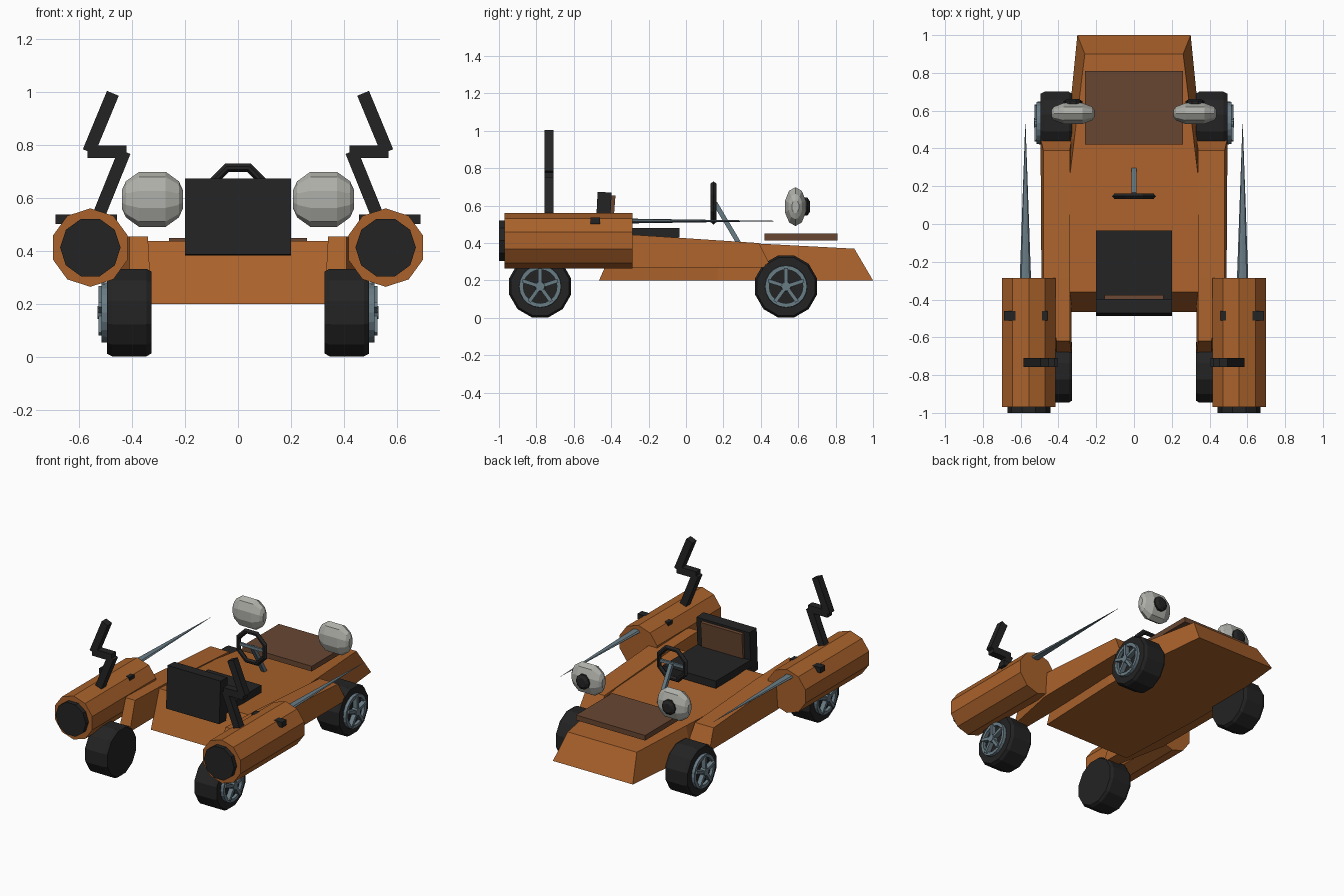
import bpy, bmesh, math
from mathutils import Vector

if "Cube" in bpy.data.objects:
    bpy.data.objects.remove(bpy.data.objects["Cube"])


def colour(name, r, g, b):
    m = bpy.data.materials.new(name)
    m.diffuse_color = (r, g, b, 1)
    m.use_nodes = True
    m.node_tree.nodes["Principled BSDF"].inputs["Base Color"].default_value = m.diffuse_color
    return m


ORANGE = colour("burnt orange", 0.40, 0.122, 0.025)
BLACK = colour("soft black", 0.017, 0.017, 0.017)
BROWN = colour("leather brown", 0.14, 0.062, 0.031)
STEEL = colour("blue steel", 0.14, 0.20, 0.235)
WHITE = colour("lamp grey", 0.43, 0.43, 0.40)


def finish(name, bm, mat):
    bmesh.ops.recalc_face_normals(bm, faces=bm.faces)
    me = bpy.data.meshes.new(name)
    bm.to_mesh(me)
    bm.free()
    me.materials.append(mat)
    ob = bpy.data.objects.new(name, me)
    bpy.context.collection.objects.link(ob)
    return ob


def loft(name, loops, mat, cap=True, closed=False):
    """Bridge rings of points; cap the ends or close the rings into a torus."""
    bm = bmesh.new()
    rings = [[bm.verts.new(p) for p in loop] for loop in loops]
    n = len(rings[0])
    pairs = list(zip(rings, rings[1:])) + ([(rings[-1], rings[0])] if closed else [])
    for a, b in pairs:
        for i in range(n):
            j = (i + 1) % n
            bm.faces.new((a[i], a[j], b[j], b[i]))
    if cap and not closed:
        bm.faces.new(rings[0])
        bm.faces.new(rings[-1])
    return finish(name, bm, mat)


def lathe(name, axis, c, profile, n, mat, phase=0.0, closed=False):
    """Turn (offset, radius) pairs about the x or y axis through c."""
    loops = []
    for o, r in profile:
        loop = []
        for i in range(n):
            t = phase + 2 * math.pi * i / n
            u, w = r * math.cos(t), r * math.sin(t)
            loop.append((c[0] + o, c[1] + u, c[2] + w) if axis == "x"
                        else (c[0] + u, c[1] + o, c[2] + w))
        loops.append(loop)
    return loft(name, loops, mat, closed=closed)


def bar(name, a, b, side, w, d, mat):
    """Box beam from a to b; w is its width along side, d its other thickness."""
    a, b, side = Vector(a), Vector(b), Vector(side).normalized()
    up = (b - a).cross(side).normalized()
    corners = [(-1, -1), (1, -1), (1, 1), (-1, 1)]
    return loft(name, [[p + side * (i * w / 2) + up * (j * d / 2) for i, j in corners]
                       for p in (a, b)], mat)


def box(name, lo, hi, mat):
    mx, mz = (lo[0] + hi[0]) / 2, (lo[2] + hi[2]) / 2
    return bar(name, (mx, lo[1], mz), (mx, hi[1], mz), (1, 0, 0),
               hi[0] - lo[0], hi[2] - lo[2], mat)


def section(x0, x1, yb, zb, x2, x3, yt, zt):
    return [(x0, yb, zb), (x1, yb, zb), (x3, yt, zt), (x2, yt, zt)]


# Wedge body: bottom half-width, bottom y, top half-width, top y, top z
body = [(0.33, -0.465, 0.34, -0.36, 0.437), (0.355, 0.17, 0.35, 0.17, 0.408),
        (0.355, 0.45, 0.316, 0.45, 0.394), (0.30, 1.0, 0.26, 0.9, 0.37)]
loft("body", [section(-wb, wb, yb, 0.2, -wt, wt, yt, zt)
              for wb, yb, wt, yt, zt in body], ORANGE)
box("hood_panel", (-0.26, 0.42, 0.415), (0.26, 0.81, 0.45), BROWN)

# Seat
box("seat_cushion", (-0.2, -0.43, 0.43), (0.2, -0.035, 0.48), BLACK)
bar("seat_back", (0, -0.45, 0.385), (0, -0.435, 0.672), (1, 0, 0), 0.4, 0.075, BLACK)
bar("seat_pad", (0, -0.405, 0.485), (0, -0.392, 0.655), (1, 0, 0), 0.31, 0.03, BROWN)

# Steering
lathe("steering_wheel", "y", (0, 0.147, 0.615),
      [(-0.015, 0.1), (0, 0.09), (0.015, 0.1), (0.015, 0.112), (0, 0.125), (-0.015, 0.112)],
      8, BLACK, math.pi / 8, True)
bar("steering_column", (0, 0.155, 0.615), (0, 0.285, 0.395), (1, 0, 0), 0.025, 0.025, STEEL)
box("steering_spoke", (-0.1, 0.14, 0.605), (0.1, 0.154, 0.625), STEEL)

for s, tag in ((-1, "left"), (1, "right")):
    # Side pod running along the body
    pod = [(0.41, -0.69, 0.27, 0.41, -0.62, 0.455), (0.49, -0.29, 0.27, 0.48, -0.29, 0.445),
           (0.495, 0.455, 0.27, 0.48, 0.39, 0.40)]
    loft(tag + "_side_pod", [section(s * 0.33, s * xb, yb, zb, s * 0.34, s * xt, yt, zt)
                             for xb, yb, zb, xt, yt, zt in pod], ORANGE)

    # Engine with exhaust, spike and cross bar
    c = (s * 0.557, 0, 0.413)
    lathe(tag + "_engine", "y", c, [(-0.97, 0.148), (-0.285, 0.148)], 10, ORANGE, math.pi / 2)
    lathe(tag + "_exhaust", "y", c, [(-1.0, 0.114), (-0.96, 0.114)], 10, BLACK)
    tip = Vector((s * 0.573, 0.53, 0.512))
    loft(tag + "_spike", [[(s * 0.575 + k * 0.031 * math.cos(t), y, 0.518 + k * 0.013 * math.sin(t))
                           for t in [i * math.pi / 4 for i in range(8)]]
                          for y, k in ((-0.32, 1), (0.53, 0.03))], STEEL)
    x0, x1 = sorted((s * 0.457, s * 0.688))
    box(tag + "_engine_bolt", (x0, -0.51, 0.502), (x1, -0.46, 0.538), BLACK)

    # Zigzag mast standing on the engine
    path = [(0.525, 0.535), (0.433, 0.775), (0.565, 0.775), (0.475, 0.995)]
    ends = [((0.525, 0.535), (0.428, 0.775)), ((0.42, 0.775), (0.567, 0.775)),
            ((0.563, 0.775), (0.472, 0.995))]
    for i, ((xa, za), (xb, zb)) in enumerate(ends):
        bar(f"{tag}_mast_{i + 1}", (s * xa, -0.733, za), (s * xb, -0.733, zb),
            (0, 1, 0), 0.048, 0.048, BLACK)

    # Eye-shaped headlamp and its dark centre
    half = [(0.115, 0.035), (0.1, 0.068), (0.05, 0.104)]
    prof = [(-o, r) for o, r in half] + [(o, r) for o, r in reversed(half)]
    lamp = lathe(tag + "_headlamp", "x", (s * 0.323, 0, 0), prof, 10, WHITE, math.pi / 2)
    lamp.scale.y = 0.56
    lamp.location = (0, 0.585, 0.595)
    lathe(tag + "_lamp_centre", "y", (s * 0.323, 0.585, 0.595),
          [(0.04, 0.05), (0.065, 0.05), (0.077, 0.03)], 10, BLACK)

    # Wheels: tyre, hub dish, rim ring and five spokes
    for y, end in ((0.535, "front"), (-0.78, "rear")):
        n = f"{tag}_{end}_"
        c = (0, y, 0.168)
        lathe(n + "tyre", "x", c, [(s * 0.327, 0.160), (s * 0.345, 0.171),
                                   (s * 0.475, 0.171), (s * 0.495, 0.160)],
              12, BLACK, math.pi / 12)
        lathe(n + "rim", "x", c, [(s * 0.485, 0.114), (s * 0.515, 0.112),
                                  (s * 0.515, 0.09), (s * 0.485, 0.09)],
              20, STEEL, 0, True)
        lathe(n + "hub", "x", c, [(s * 0.485, 0.03), (s * 0.53, 0.025)], 10, STEEL)
        for k in range(5):
            t = math.pi / 2 + k * math.tau / 5
            d = Vector((0, math.cos(t), math.sin(t)))
            root = Vector((s * 0.512, y, 0.168))
            bar(f"{n}spoke_{k + 1}", root + d * 0.01, root + d * 0.1,
                (1, 0, 0), 0.03, 0.02, STEEL)
